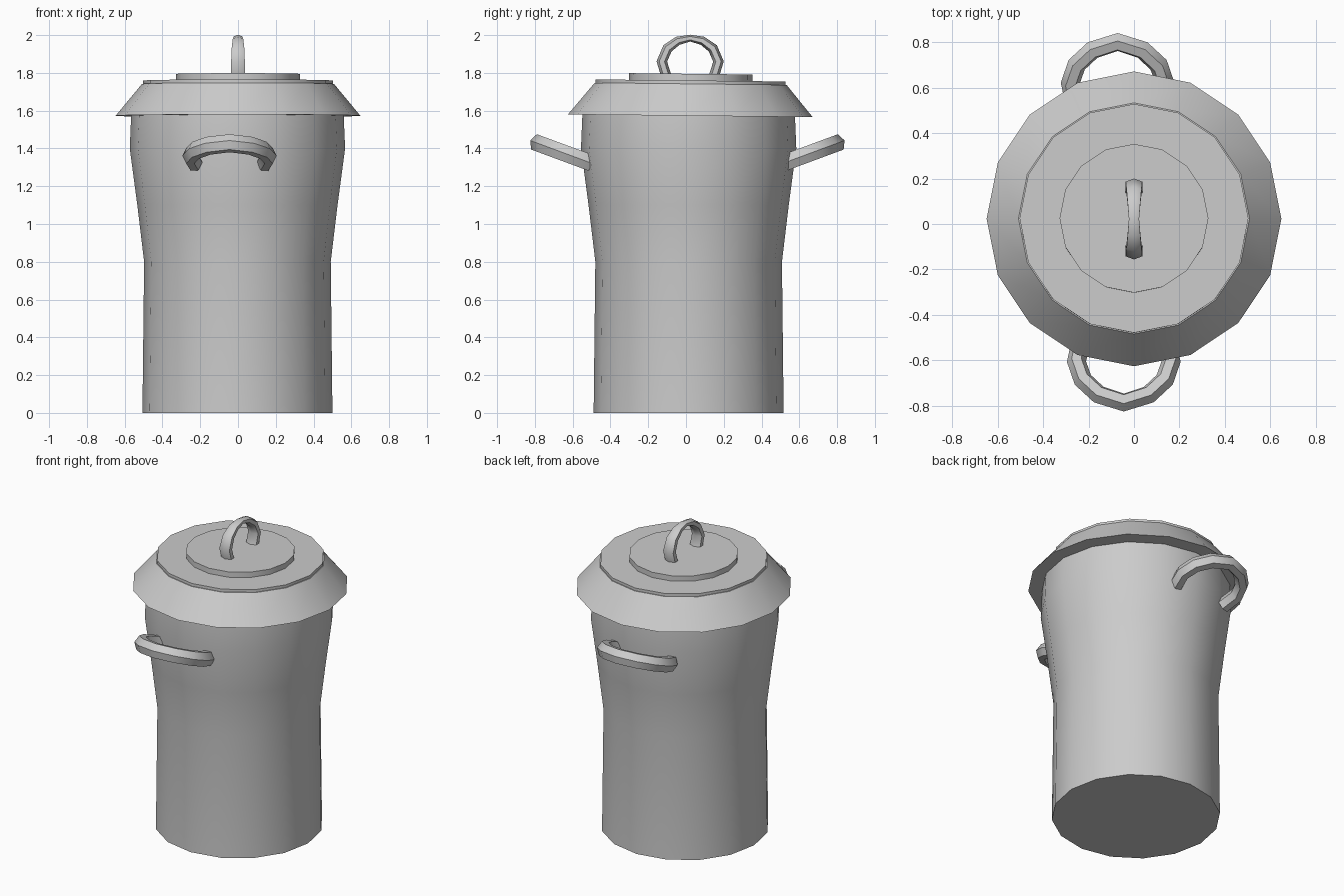
import bpy, bmesh, math
from mathutils import Vector

if "Cube" in bpy.data.objects:
    bpy.data.objects.remove(bpy.data.objects["Cube"])

SIDES = 16


def finish(name, bm, angle=35):
    bmesh.ops.recalc_face_normals(bm, faces=bm.faces)
    mesh = bpy.data.meshes.new(name)
    bm.to_mesh(mesh)
    bm.free()
    obj = bpy.data.objects.new(name, mesh)
    bpy.context.collection.objects.link(obj)
    bpy.ops.object.select_all(action='DESELECT')
    obj.select_set(True)
    bpy.context.view_layer.objects.active = obj
    bpy.ops.object.shade_smooth_by_angle(angle=math.radians(angle))
    return obj


def skin(bm, rings):
    """Bridge successive vertex rings and cap both ends."""
    n = len(rings[0])
    for a, b in zip(rings, rings[1:]):
        for i in range(n):
            j = (i + 1) % n
            bm.faces.new((a[i], a[j], b[j], b[i]))
    bm.faces.new(rings[0])
    bm.faces.new(rings[-1])


def lathe(name, profile):
    bm = bmesh.new()
    steps = [2 * math.pi * i / SIDES for i in range(SIDES)]
    skin(bm, [[bm.verts.new((r * math.cos(a), r * math.sin(a), z)) for a in steps]
              for r, z in profile])
    return finish(name, bm)


def tube(name, path, normal, radii, sides=6):
    """Sweep a polygon along a planar path; radii = (in-plane, across) per point."""
    bm = bmesh.new()
    pts, normal, rings = [Vector(p) for p in path], Vector(normal).normalized(), []
    for i, p in enumerate(pts):
        tangent = (pts[min(i + 1, len(pts) - 1)] - pts[max(i - 1, 0)]).normalized()
        side = tangent.cross(normal).normalized()
        ring = []
        for k in range(sides):
            a = 2 * math.pi * k / sides
            ring.append(bm.verts.new(p + side * radii[i][0] * math.cos(a)
                                     + normal * radii[i][1] * math.sin(a)))
        rings.append(ring)
    skin(bm, rings)
    return finish(name, bm, 50)


def mirrored(half):
    """Complete a half arch listed from its end to its crown."""
    return half + [(-u, v) for u, v in reversed(half[:-1])]


# Bin body, flaring out towards the rim
body = lathe("bin_body", [(0.503, 0), (0.494, 0.8), (0.53, 1.1),
                          (0.57, 1.4), (0.562, 1.59)])
body.location = (-0.003, 0.014, 0)

# Lid: sloped skirt, thin plate and raised disc, sitting very slightly tilted
lid_parts = [
    lathe("lid_skirt", [(0.648, 1.573), (0.508, 1.742)]),
    lathe("lid_plate", [(0.503, 1.735), (0.503, 1.76)]),
    lathe("lid_disc", [(0.327, 1.75), (0.327, 1.795)]),
]
for part in lid_parts:
    tilt = -0.011
    part.rotation_euler.x = tilt
    part.location = (0, 0.023 + 1.6 * math.sin(tilt), 0)

# Lid handle: arch running front to back, thinner at its crown
arch = mirrored([(-0.125, 1.78), (-0.15, 1.86), (-0.12, 1.93), (-0.065, 1.97), (0, 1.984)])
thick = [(0.027, 0.042), (0.028, 0.042), (0.027, 0.038), (0.023, 0.032), (0.018, 0.026)]
tube("lid_handle", [(0, u + 0.022, z) for u, z in arch], (1, 0, 0),
     thick + thick[-2::-1])

# Side handles: upward-tilted loops at front and back
loop = mirrored([(-0.185, -0.03), (-0.208, 0.07), (-0.18, 0.15), (-0.11, 0.215), (0, 0.25)])
for name, sign, cx, base in (("front_handle", -1, -0.045, 0.535),
                             ("back_handle", 1, -0.072, 0.55)):
    tube(name, [(cx + u, sign * (base + v), 1.335 + 0.37 * v) for u, v in loop],
         (0, -0.37 * sign, 1), [(0.042, 0.05)] * len(loop))
